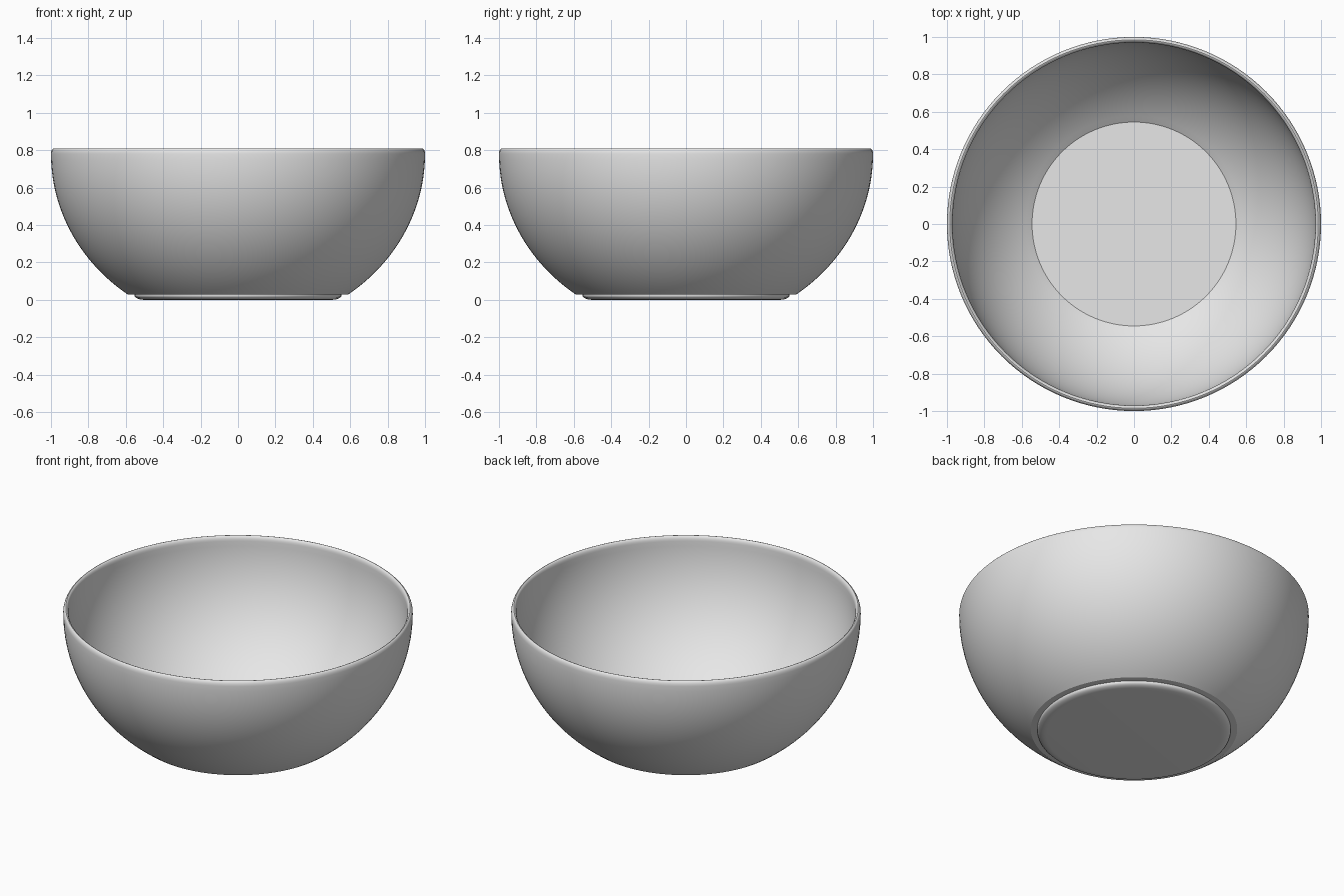
import bpy, bmesh, math
from mathutils import Matrix

cube = bpy.data.objects.get("Cube")
if cube:
    bpy.data.objects.remove(cube)

SEGMENTS = 128

grey = bpy.data.materials.new("plain grey")
grey.use_nodes = True
grey.diffuse_color = (0.8, 0.8, 0.8, 1)
grey.node_tree.nodes["Principled BSDF"].inputs["Base Color"].default_value = (0.8, 0.8, 0.8, 1)


def arc(cx, cz, rx, rz, start, end, steps):
    """Points (radius, height) along an elliptical arc, angles in degrees."""
    angles = [math.radians(start + (end - start) * i / steps) for i in range(steps + 1)]
    return [(cx + rx * math.cos(a), cz + rz * math.sin(a)) for a in angles]


def revolve(name, profile):
    """Spin a (radius, height) profile around z into a smooth solid."""
    bm = bmesh.new()
    verts = [bm.verts.new((r, 0, z)) for r, z in profile]
    edges = [bm.edges.new(pair) for pair in zip(verts, verts[1:])]
    bmesh.ops.spin(bm, geom=verts + edges, cent=(0, 0, 0), axis=(0, 0, 1),
                   angle=math.tau, steps=SEGMENTS, use_merge=True)
    bmesh.ops.remove_doubles(bm, verts=bm.verts, dist=1e-5)
    bmesh.ops.recalc_face_normals(bm, faces=bm.faces)
    mesh = bpy.data.meshes.new(name)
    bm.to_mesh(mesh)
    bm.free()
    mesh.materials.append(grey)
    obj = bpy.data.objects.new(name, mesh)
    bpy.context.collection.objects.link(obj)
    bpy.ops.object.select_all(action='DESELECT')
    obj.select_set(True)
    bpy.context.view_layer.objects.active = obj
    bpy.ops.object.shade_smooth_by_angle(angle=math.radians(30))
    return obj


# Foot: shallow disc with a rounded lower edge, then the flat shoulder above it
profile = [(0, 0), (0.50, 0)]
profile += arc(0.50, 0.022, 0.053, 0.022, -90, 0, 6)[1:]
profile += [(0.553, 0.028)]
# Outer wall: elliptical sweep from the shoulder up to the rim
profile += arc(0, 0.78, 1.0, 0.93, -53.8, 0, 28)
# Rounded rim
profile += arc(0.985, 0.78, 0.015, 0.03, 0, 180, 10)[1:]
# Inner wall down to a flat floor
profile += arc(0, 0.78, 0.97, 0.90, 0, -55.4, 28)[1:]
profile += [(0.545, 0.035), (0, 0.035)]

revolve("bowl", profile)
